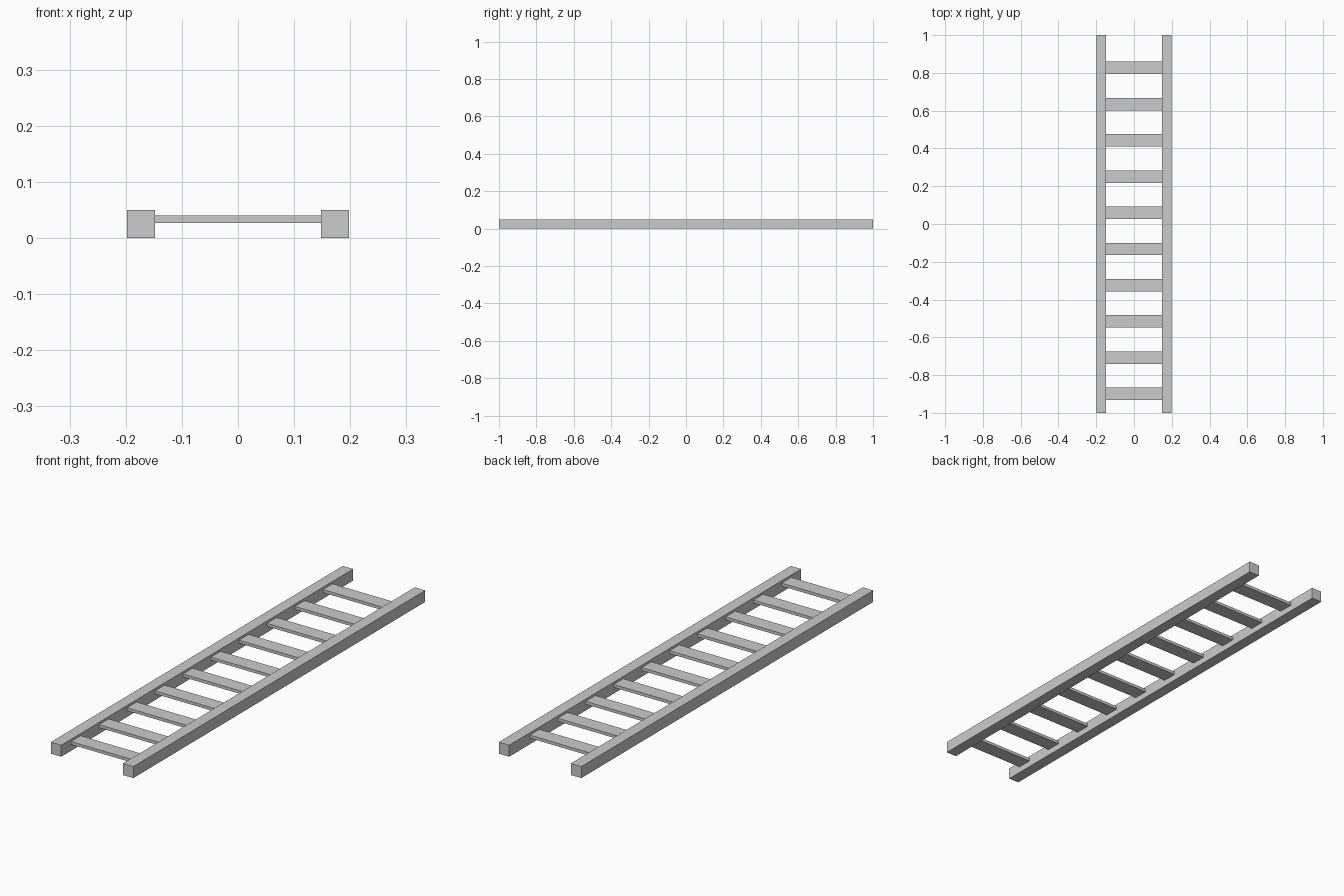
import bpy

if "Cube" in bpy.data.objects:
    bpy.data.objects.remove(bpy.data.objects["Cube"])


def box(name, size, centre):
    bpy.ops.mesh.primitive_cube_add(size=1, location=centre)
    ob = bpy.context.object
    ob.name = name
    ob.scale = size
    bpy.ops.object.transform_apply(location=False, rotation=False, scale=True)
    return ob


RAIL = 0.05          # square rail section
OUTER = 0.198        # half width of the ladder
INNER = OUTER - RAIL

# Side rails
for side, sx in (("left", -1), ("right", 1)):
    box(f"{side}_rail", (RAIL, 2.0, RAIL), (sx * (OUTER - RAIL / 2), 0, RAIL / 2))

# Flat rungs, evenly spaced between the rails
RUNGS = 10
FIRST_Y, LAST_Y = -0.899, 0.826
for i in range(RUNGS):
    y = FIRST_Y + (LAST_Y - FIRST_Y) * i / (RUNGS - 1)
    box(f"rung_{i + 1}", (2 * INNER, 0.066, 0.013), (0, y, 0.0335))
